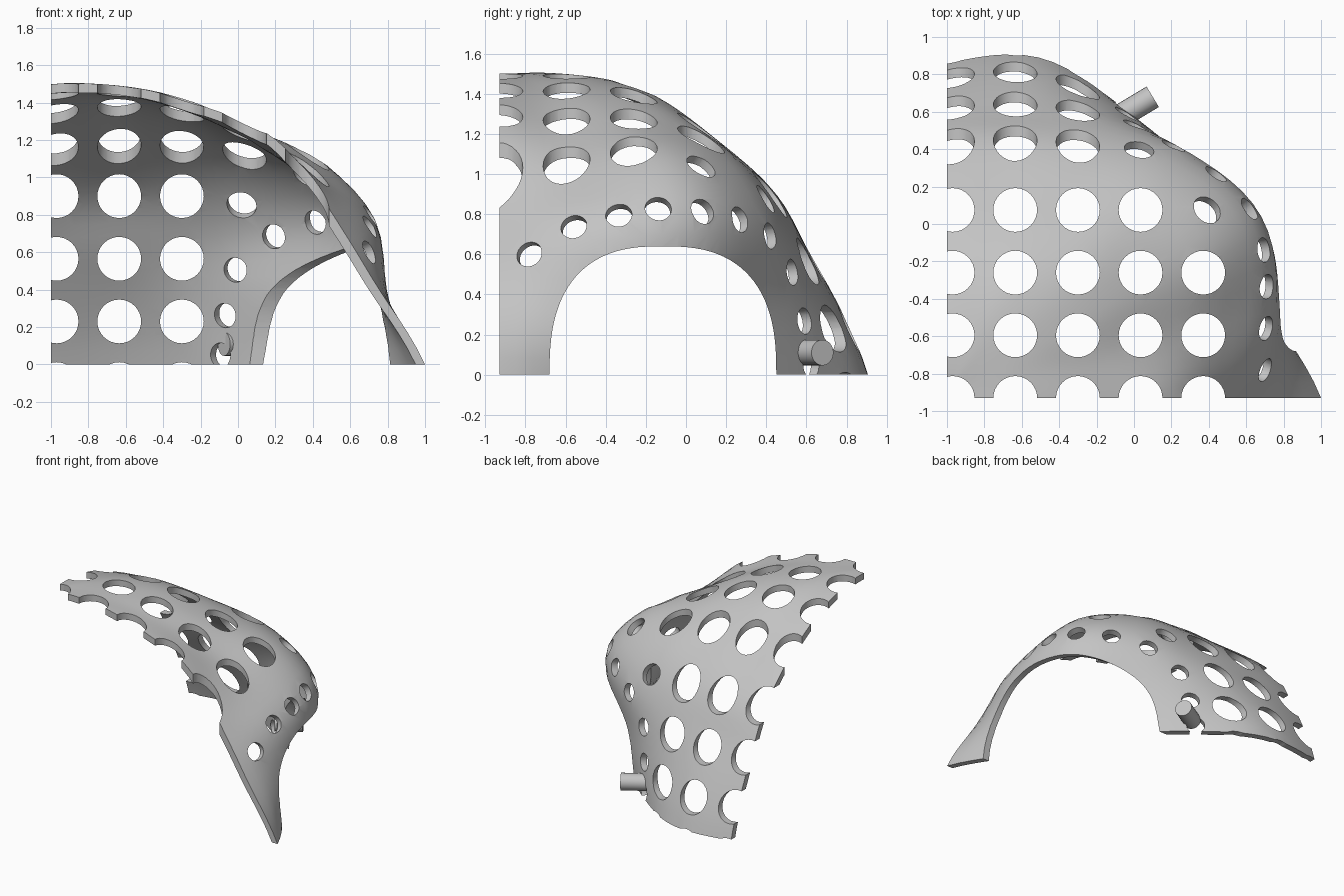
import bpy
import bmesh
import math
from mathutils import Vector

cube = bpy.data.objects.get("Cube")
if cube:
    bpy.data.objects.remove(cube, do_unlink=True)

CORNER = Vector((-1.0, -0.93, 0.0))   # shared corner of the three flat cuts
WALL = 0.05
COLUMNS, ROWS = 36, 36

# Shell radius around the corner: one row per elevation, one column per azimuth
AZIMUTHS = [0, 15, 30, 45, 60, 75, 90]
ELEVATIONS = [0, 12, 22, 32, 45, 60, 75, 90]
RADII = [
    [2.0, 1.8, 1.84, 1.78, 1.82, 1.885, 1.79],
    [1.81, 1.89, 1.94, 1.86, 1.815, 1.77, 1.69],
    [1.73, 1.94, 2.08, 1.98, 1.82, 1.705, 1.64],
    [1.7, 1.82, 2.0, 1.945, 1.79, 1.69, 1.63],
    [1.7, 1.69, 1.775, 1.79, 1.7, 1.62, 1.59],
    [1.6, 1.6, 1.64, 1.66, 1.64, 1.59, 1.555],
    [1.54, 1.54, 1.545, 1.55, 1.55, 1.54, 1.53],
    [1.49] * len(AZIMUTHS),
]


def spline(knots, values, t):
    """Smooth curve through the values at the knots."""
    last = len(knots) - 1
    k = 0
    while k < last - 1 and t > knots[k + 1]:
        k += 1

    def slope(i):
        a, b = max(i - 1, 0), min(i + 1, last)
        return (values[b] - values[a]) / (knots[b] - knots[a])

    span = knots[k + 1] - knots[k]
    s = (t - knots[k]) / span
    blend = s * s * (3 - 2 * s)
    return (values[k] * (1 - blend) + values[k + 1] * blend
            + span * s * (1 - s) * ((1 - s) * slope(k) - s * slope(k + 1)))


def surface(az, el, inset=0.0):
    radius = spline(ELEVATIONS, [spline(AZIMUTHS, row, az) for row in RADII], el) - inset
    a, e = math.radians(az), math.radians(el)
    return CORNER + radius * Vector((math.cos(e) * math.cos(a), math.cos(e) * math.sin(a), math.sin(e)))


def surface_normal(az, el):
    d = 1.5
    along = surface(az + d, el) - surface(az - d, el)
    up = surface(az, el + d) - surface(az, el - d)
    return along.cross(up).normalized()


def make_object(name, bm):
    bmesh.ops.recalc_face_normals(bm, faces=bm.faces)
    mesh = bpy.data.meshes.new(name)
    bm.to_mesh(mesh)
    bm.free()
    obj = bpy.data.objects.new(name, mesh)
    bpy.context.scene.collection.objects.link(obj)
    return obj


def make_cylinder(name, start, end, radius, sides=32):
    start, end = Vector(start), Vector(end)
    bm = bmesh.new()
    bmesh.ops.create_cone(bm, cap_ends=True, segments=sides, radius1=radius,
                          radius2=radius, depth=(end - start).length)
    obj = make_object(name, bm)
    obj.location = (start + end) / 2
    obj.rotation_euler = (end - start).to_track_quat('Z', 'Y').to_euler()
    return obj


# Curved shell: outer and inner skins joined along the flat cut edges
bm = bmesh.new()
skins = []
for inset in (0.0, WALL):
    grid = [[bm.verts.new(surface(90 * i / COLUMNS, 90 * j / ROWS, inset))
             for i in range(COLUMNS + 1)] for j in range(ROWS + 1)]
    for j in range(ROWS):
        for i in range(COLUMNS):
            bm.faces.new((grid[j][i], grid[j][i + 1], grid[j + 1][i + 1], grid[j + 1][i]))
    skins.append(grid)
border = [(0, i) for i in range(COLUMNS)]
border += [(j, COLUMNS) for j in range(ROWS + 1)]
border += [(j, 0) for j in range(ROWS, 0, -1)]
outer, inner = skins
for (j, i), (m, n) in zip(border, border[1:] + border[:1]):
    bm.faces.new((outer[j][i], outer[m][n], inner[m][n], inner[j][i]))
bmesh.ops.remove_doubles(bm, verts=bm.verts, dist=0.0001)
shell = make_object("perforated_shell", bm)

cutters = []

# Round holes pierced straight down and straight back on an even grid
PITCH, HOLE = 0.335, 0.117
for column in range(5):
    x = -0.97 + PITCH * column
    for row in range(4):
        y = -0.93 + PITCH * row
        if row < 3 or column < 4:
            cutters.append(make_cylinder("top_hole_cutter", (x, y, 0.7), (x, y, 1.8), HOLE))
        z = 0.9 - PITCH * row
        if column < 3:
            cutters.append(make_cylinder("back_hole_cutter", (x, 0.15, z), (x, 1.2, z), HOLE))

# Smaller holes square to the surface, following the side arch
ARCH_HOLES = [(5.3, 19.3), (12.5, 22.8), (19.4, 23.6), (25.2, 23.8), (32, 23.1),
              (39.6, 22.5), (47.9, 21), (55.3, 16.2), (57.8, 8.5), (59, 1.6)]
SHOULDER_HOLES = [(35.8, 31), (52, 27.5)]
for spots, radius in ((ARCH_HOLES, 0.066), (SHOULDER_HOLES, 0.08)):
    for az, el in spots:
        middle = surface(az, el, WALL / 2)
        reach = surface_normal(az, el) * 0.13
        cutters.append(make_cylinder("small_hole_cutter", middle - reach, middle + reach, radius))

# Side arch opening
bm = bmesh.new()
outline = [(0.45, -0.2)]
for k in range(49):
    a = math.pi * k / 48
    c, s = math.cos(a), math.sin(a)
    power = 2 / 2.6
    outline.append((-0.115 + 0.565 * math.copysign(abs(c) ** power, c), 0.64 * abs(s) ** power))
outline.append((-0.68, -0.2))
face = bm.faces.new([bm.verts.new((0, y, z)) for y, z in outline])
swept = bmesh.ops.extrude_face_region(bm, geom=[face])["geom"]
bmesh.ops.translate(bm, vec=(1.4, 0, 0), verts=[v for v in swept if isinstance(v, bmesh.types.BMVert)])
cutters.append(make_object("arch_cutter", bm))

# Pierce the shell, then discard the cutters
group = bpy.data.collections.new("cutters")
for cutter in cutters:
    cutter.hide_render = True
    group.objects.link(cutter)
cut = shell.modifiers.new("openings", 'BOOLEAN')
cut.operation = 'DIFFERENCE'
cut.operand_type = 'COLLECTION'
cut.collection = group
cut.solver = 'EXACT'
bpy.context.view_layer.update()
bpy.context.view_layer.objects.active = shell
bpy.ops.object.modifier_apply(modifier=cut.name)
for cutter in cutters:
    bpy.data.objects.remove(cutter, do_unlink=True)
bpy.data.collections.remove(group)

# Pivot peg at the rear lower corner
peg = make_cylinder("pivot_peg", (-0.075, 0.575, 0.11), (0.1, 0.68, 0.11), 0.064, 24)

# One grey finish for everything
grey = bpy.data.materials.new("plain_grey")
grey.use_nodes = True
colour = (0.55, 0.55, 0.55, 1.0)
grey.diffuse_color = colour
grey.node_tree.nodes["Principled BSDF"].inputs["Base Color"].default_value = colour
for obj in (shell, peg):
    obj.data.materials.clear()
    obj.data.materials.append(grey)
    bpy.ops.object.select_all(action='DESELECT')
    obj.select_set(True)
    bpy.context.view_layer.objects.active = obj
    bpy.ops.object.shade_smooth_by_angle(angle=math.radians(30))
